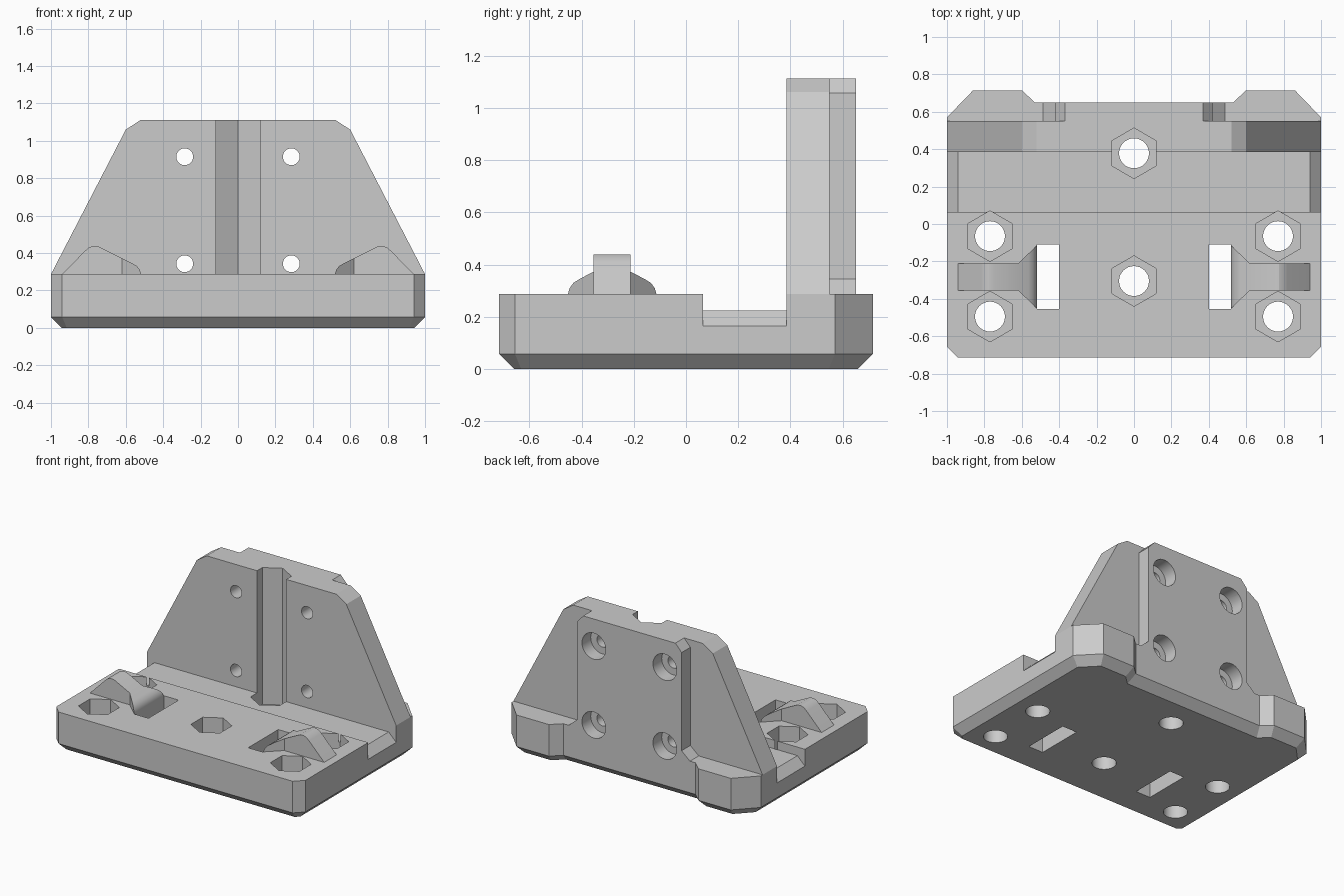
import bpy, bmesh, math
from mathutils import Vector

old = bpy.data.objects.get("Cube")
if old:
    bpy.data.objects.remove(old, do_unlink=True)

grey = bpy.data.materials.new("plain grey")
grey.use_nodes = True
COLOUR = (0.6, 0.6, 0.6, 1)
grey.diffuse_color = COLOUR
grey.node_tree.nodes["Principled BSDF"].inputs["Base Color"].default_value = COLOUR


def prism(name, outline, axis, lo, hi, chamfer=0):
    """Extrude a closed 2D outline along an axis, optionally chamfering its low end."""
    place = {"x": lambda a, b, c: (c, a, b),
             "y": lambda a, b, c: (a, c, b),
             "z": lambda a, b, c: (a, b, c)}[axis]
    bm = bmesh.new()
    start = bm.faces.new([bm.verts.new(place(a, b, lo)) for a, b in outline])
    new = bmesh.ops.extrude_face_region(bm, geom=[start], use_keep_orig=True)["geom"]
    shift = Vector(place(0, 0, hi - lo))
    bmesh.ops.translate(bm, vec=shift, verts=[g for g in new if isinstance(g, bmesh.types.BMVert)])
    bmesh.ops.recalc_face_normals(bm, faces=bm.faces)
    if chamfer:
        bmesh.ops.bevel(bm, geom=list(start.edges), offset=chamfer, segments=1, affect="EDGES")
    mesh = bpy.data.meshes.new(name)
    bm.to_mesh(mesh)
    bm.free()
    mesh.materials.append(grey)
    obj = bpy.data.objects.new(name, mesh)
    bpy.context.collection.objects.link(obj)
    return obj


def combine(target, tool, operation):
    """Apply a boolean and discard the tool."""
    tool.hide_render = True
    mod = target.modifiers.new("combine", "BOOLEAN")
    mod.operation = operation
    mod.solver = "EXACT"
    mod.object = tool
    bpy.context.view_layer.objects.active = target
    bpy.ops.object.modifier_apply(modifier=mod.name)
    bpy.data.objects.remove(tool, do_unlink=True)


def mirrored(half):
    """Close an outline symmetrically about its vertical axis."""
    return half + [(-a, b) for a, b in reversed(half)]


def ring(x, y, radius, sides):
    turn = math.pi / 2
    return [(x + radius * math.cos(turn + math.tau * i / sides),
             y + radius * math.sin(turn + math.tau * i / sides)) for i in range(sides)]


def box(x0, x1, y0, y1):
    return [(x0, y0), (x1, y0), (x1, y1), (x0, y1)]


# Base slab with rear lugs and chamfered underside
base = mirrored([(0.94, -0.715), (1, -0.655), (1, 0.57), (0.86, 0.715), (0.6, 0.715), (0.53, 0.65)])
bracket = prism("mounting_bracket", base, "z", 0, 0.287, 0.058)

# Upright wall
wall = mirrored([(0.95, 0.24), (1, 0.287), (0.6, 1.06), (0.52, 1.112)])
combine(bracket, prism("upright_wall", wall, "y", 0.385, 0.55), "UNION")

# Thicker rear pad on the wall
pad = mirrored([(0.487, 0.2), (0.487, 0.287), (0.42, 0.345), (0.42, 1.057), (0.37, 1.112)])
combine(bracket, prism("rear_pad", pad, "y", 0.5, 0.65), "UNION")

# Strap hooks with flared inner ends, and the slots beside them
for side in (1, -1):
    profile = [(0.94, 0.2), (0.94, 0.287), (0.82, 0.41), (0.8, 0.428), (0.775, 0.438),
               (0.745, 0.435), (0.565, 0.345), (0.54, 0.33), (0.525, 0.31), (0.518, 0.287), (0.518, 0.2)]
    plan = [(0.96, -0.355), (0.62, -0.355), (0.515, -0.455),
            (0.515, -0.11), (0.62, -0.212), (0.96, -0.212)]
    hook = prism("strap_hook", [(side * x, z) for x, z in profile], "y", -0.5, 0)
    combine(hook, prism("hook_plan", [(side * x, y) for x, y in plan], "z", 0.1, 0.6), "INTERSECT")
    combine(bracket, hook, "UNION")
    slot = box(0.4, 0.518, -0.455, -0.11)
    combine(bracket, prism("strap_slot", [(side * x, y) for x, y in slot], "z", -0.1, 0.34), "DIFFERENCE")

# Cross channel with sloping ends
channel = mirrored([(1.1, 0.5), (1.1, 0.065), (0.94, 0.225)])
combine(bracket, prism("cross_channel", channel, "y", 0.065, 0.385), "DIFFERENCE")

# Hexagonal nut pockets and bolt holes; the rear one runs up the wall
spots = [(x, y) for x in (-0.77, 0.77) for y in (-0.065, -0.495)] + [(0, -0.305), (0, 0.378)]
for x, y in spots:
    combine(bracket, prism("nut_pocket", ring(x, y, 0.135, 6), "z", 0.12, 1.3), "DIFFERENCE")
    combine(bracket, prism("bolt_hole", ring(x, y, 0.08, 32), "z", -0.1, 0.2), "DIFFERENCE")

# Counterbored screw holes through the wall
for x in (-0.285, 0.285):
    for z in (0.343, 0.915):
        combine(bracket, prism("screw_hole", ring(x, z, 0.045, 24), "y", 0.3, 0.8), "DIFFERENCE")
        combine(bracket, prism("screw_head", ring(x, z, 0.095, 32), "y", 0.55, 0.8), "DIFFERENCE")

bpy.ops.object.select_all(action="DESELECT")
bracket.select_set(True)
bpy.context.view_layer.objects.active = bracket
bpy.ops.object.shade_smooth_by_angle(angle=math.radians(25))
